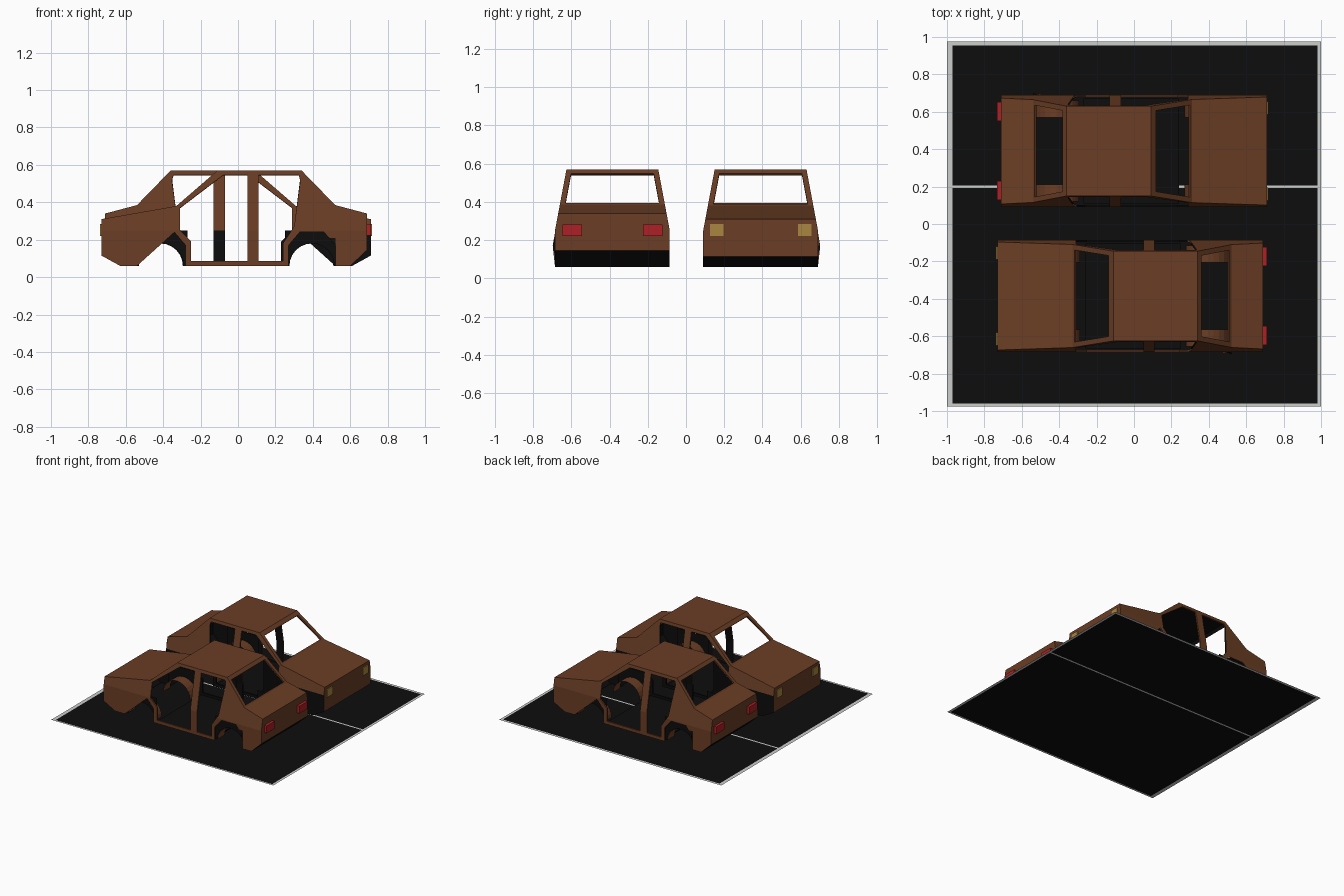
import bpy, bmesh, math
from mathutils import Vector

if "Cube" in bpy.data.objects:
    bpy.data.objects.remove(bpy.data.objects["Cube"])


def material(name, col):
    m = bpy.data.materials.new(name)
    m.diffuse_color = (*col, 1)
    m.use_nodes = True
    m.node_tree.nodes["Principled BSDF"].inputs["Base Color"].default_value = m.diffuse_color
    return m


BROWN = material("rust brown", (0.145, 0.047, 0.018))
BLACK = material("black", (0.004, 0.004, 0.004))
GREY = material("pale grey", (0.6, 0.62, 0.6))
RED = material("tail red", (0.42, 0.014, 0.018))
YELLOW = material("lamp yellow", (0.40, 0.24, 0.05))


def make(name, bm, mats):
    me = bpy.data.meshes.new(name)
    bm.to_mesh(me)
    bm.free()
    for m in mats:
        me.materials.append(m)
    ob = bpy.data.objects.new(name, me)
    bpy.context.collection.objects.link(ob)
    return ob


def half_width(z):
    return 0.30 if z <= 0.25 else 0.30 - (z - 0.25) * 0.06 / 0.32


def poly(bm, pts):
    return bm.faces.new([bm.verts.new(p) for p in pts])


# side panel pieces as (x, z) outlines
SIDE = [
    # front fender with wheel arch
    [(-.73, .115), (-.73, .31), (-.33, .38), (-.31, .37), (-.31, .25), (-.25, .19), (-.25, .06),
     (-.28, .06), (-.28, .17), (-.34, .24), (-.47, .24), (-.54, .17), (-.54, .06), (-.63, .06)],
    # windscreen pillar, roof rail, middle pillar, sill
    [(-.33, .38), (-.11, .57), (-.08, .545), (-.31, .37)],
    [(-.11, .57), (.34, .57), (.325, .545), (-.08, .545)],
    [(.05, .085), (.05, .545), (.11, .545), (.11, .085)],
    [(-.25, .06), (-.25, .085), (.24, .085), (.24, .06)],
    # rear quarter with wheel arch
    [(.34, .57), (.52, .385), (.69, .34), (.69, .145), (.60, .06), (.52, .06), (.52, .17),
     (.46, .24), (.33, .24), (.27, .17), (.27, .06), (.24, .06), (.24, .18), (.30, .27),
     (.40, .28), (.44, .36), (.44, .42), (.325, .545)],
]


def strip(bm, a, b, mat=0):
    # panel across the car between two profile points
    (xa, za), (xb, zb) = a, b
    wa, wb = half_width(za), half_width(zb)
    poly(bm, [(xa, -wa, za), (xa, wa, za), (xb, wb, zb), (xb, -wb, zb)]).material_index = mat


def frame(bm, low, high):
    # sloped window frame with an open middle
    def pt(t, s, inset):
        x = low[0] + (high[0] - low[0]) * t
        z = low[1] + (high[1] - low[1]) * t
        return (x, s * (half_width(z) - inset), z)
    outer = [pt(0, -1, 0), pt(0, 1, 0), pt(1, 1, 0), pt(1, -1, 0)]
    inner = [pt(.05, -1, .028), pt(.05, 1, .028), pt(.88, 1, .028), pt(.88, -1, .028)]
    for i in range(4):
        j = (i + 1) % 4
        poly(bm, [outer[i], outer[j], inner[j], inner[i]])


def body_shell():
    bm = bmesh.new()
    for s in (-1, 1):
        for pts in SIDE:
            poly(bm, [(x, s, z) for x, z in pts])
    bmesh.ops.triangulate(bm, faces=bm.faces[:])
    bmesh.ops.bisect_plane(bm, geom=bm.verts[:] + bm.edges[:] + bm.faces[:],
                           plane_co=(0, 0, .25), plane_no=(0, 0, 1))
    for v in bm.verts:
        v.co.y = math.copysign(half_width(v.co.z), v.co.y)
    # the right flank is black below the belt line
    for f in bm.faces:
        c = f.calc_center_median()
        if c.y > 0 and c.z < .25:
            f.material_index = 1
    strip(bm, (-.63, .06), (-.73, .115), 1)
    strip(bm, (-.73, .115), (-.73, .25))
    strip(bm, (-.73, .25), (-.73, .31))
    strip(bm, (-.73, .31), (-.33, .38))
    frame(bm, (-.33, .38), (-.11, .57))
    strip(bm, (-.11, .57), (.34, .57))
    frame(bm, (.34 + .18, .385), (.34, .57))
    strip(bm, (.52, .385), (.69, .34))
    strip(bm, (.69, .34), (.69, .25))
    strip(bm, (.69, .25), (.69, .145))
    strip(bm, (.69, .145), (.60, .06), 1)
    bmesh.ops.remove_doubles(bm, verts=bm.verts[:], dist=.0005)
    bm.normal_update()
    for f in bm.faces:
        if f.normal.dot(f.calc_center_median() - Vector((0, 0, .25))) < 0:
            f.normal_flip()
    ob = make("car_body", bm, [BROWN, BLACK])
    # thickness, with black inner faces
    mod = ob.modifiers.new("thickness", "SOLIDIFY")
    mod.thickness = .012
    mod.offset = -1
    mod.material_offset = 1
    return ob


def wheel_wells():
    # black inner panels with round openings and brown liners
    bm = bmesh.new()
    r, n = .12, 12
    for cx in (-.41, .395):
        for s in (-1, 1):
            y = s * .27
            arc = [(cx + r * math.cos(math.pi * i / n), .06 + r * math.sin(math.pi * i / n))
                   for i in range(n + 1)]
            edge = [(cx + .14, .06), (cx + .14, .25), (cx - .14, .25), (cx - .14, .06)]
            poly(bm, [(x, y, z) for x, z in edge + arc[::-1]]).material_index = 1
            for a, b in zip(arc, arc[1:]):
                poly(bm, [(a[0], y, a[1]), (b[0], y, b[1]),
                          (b[0], y - s * .09, b[1]), (a[0], y - s * .09, a[1])])
    return make("wheel_wells", bm, [BROWN, BLACK])


def box(name, lo, hi, mat):
    bm = bmesh.new()
    bmesh.ops.create_cube(bm, size=1)
    for v in bm.verts:
        v.co = [lo[i] + (v.co[i] + .5) * (hi[i] - lo[i]) for i in range(3)]
    return make(name, bm, [mat])


def car(x, y, angle):
    parts = [body_shell(), wheel_wells(),
             box("floor_pan", (-.26, -.28, .062), (.25, .28, .07), BLACK)]
    for s in (-1, 1):
        a, b = sorted((s * .195, s * .265))
        parts.append(box("headlight", (-.737, a, .22), (-.725, b, .285), YELLOW))
        a, b = sorted((s * .16, s * .262))
        parts.append(box("tail_light", (.685, a, .222), (.712, b, .282), RED))
    root = bpy.data.objects.new("car_root", None)
    bpy.context.collection.objects.link(root)
    root.hide_render = True
    root.location = (x, y, 0)
    root.rotation_euler.z = angle
    for p in parts:
        p.parent = root


# two cars facing opposite ways
car(0, -.385, 0)
car(-.02, .39, math.pi)

# parking ground with pale border and dividing line
bm = bmesh.new()
xs = [-1, -.97, .98, 1]
ys = [-.975, -.96, .193, .207, .955, .975]
for i in range(3):
    for j in range(5):
        f = poly(bm, [(xs[i], ys[j], 0), (xs[i + 1], ys[j], 0),
                      (xs[i + 1], ys[j + 1], 0), (xs[i], ys[j + 1], 0)])
        f.material_index = 0 if i == 1 and j in (1, 3) else 1
bmesh.ops.remove_doubles(bm, verts=bm.verts[:], dist=.0005)
make("parking_ground", bm, [BLACK, GREY])
